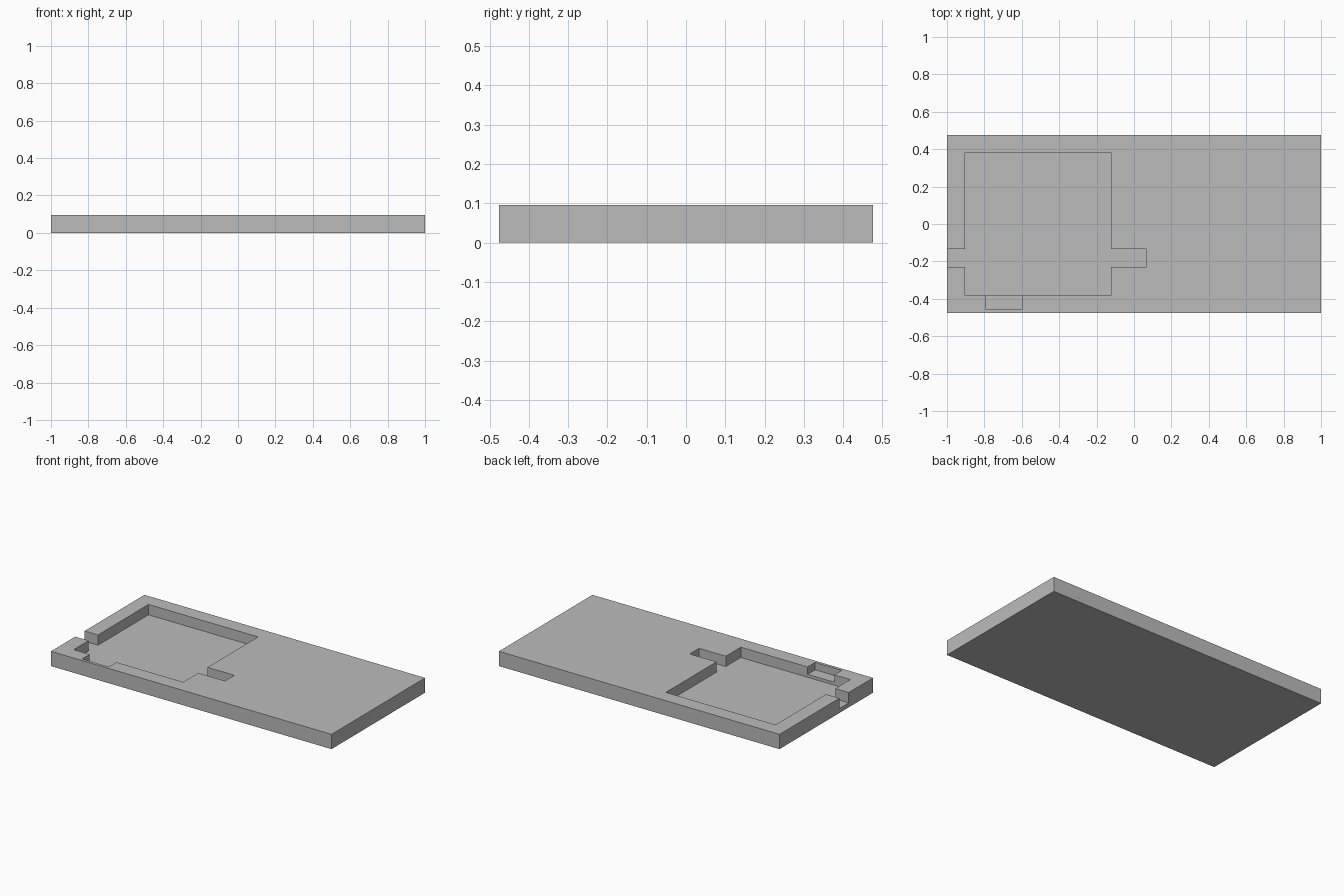
import bpy
import bmesh

UNIT = 2 / 105                      # the plate is 105 x 50 x 5 units
LENGTH, WIDTH, HEIGHT = 105, 50, 5

if "Cube" in bpy.data.objects:
    bpy.data.objects.remove(bpy.data.objects["Cube"], do_unlink=True)

grey = bpy.data.materials.new("mid grey")
grey.use_nodes = True
colour = (0.5, 0.5, 0.5, 1)
grey.diffuse_color = colour
grey.node_tree.nodes["Principled BSDF"].inputs["Base Color"].default_value = colour


def prism(name, outline, bottom, top):
    """Extrude an outline, measured from the plate's front right corner."""
    bm = bmesh.new()
    verts = [bm.verts.new(((x - LENGTH / 2) * UNIT, (y - WIDTH / 2) * UNIT, bottom * UNIT))
             for x, y in outline]
    face = bm.faces.new(verts)
    result = bmesh.ops.extrude_face_region(bm, geom=[face])
    raised = [v for v in result["geom"] if isinstance(v, bmesh.types.BMVert)]
    bmesh.ops.translate(bm, verts=raised, vec=(0, 0, (top - bottom) * UNIT))
    bmesh.ops.recalc_face_normals(bm, faces=bm.faces)
    mesh = bpy.data.meshes.new(name)
    bm.to_mesh(mesh)
    bm.free()
    mesh.materials.append(grey)
    obj = bpy.data.objects.new(name, mesh)
    bpy.context.collection.objects.link(obj)
    return obj


def rectangle(x0, x1, y0, y1):
    return [(x0, y0), (x1, y0), (x1, y1), (x0, y1)]


def carve(target, cutter):
    """Cut a recess, then discard the cutter."""
    cutter.hide_render = True
    bpy.context.view_layer.objects.active = target
    mod = target.modifiers.new("recess", "BOOLEAN")
    mod.operation = "DIFFERENCE"
    mod.solver = "EXACT"
    mod.object = cutter
    bpy.ops.object.modifier_apply(modifier=mod.name)
    bpy.data.objects.remove(cutter, do_unlink=True)


# Solid plate
plate = prism("plate", rectangle(0, LENGTH, 0, WIDTH), 0, HEIGHT)

# Main pocket with a channel through the end wall and a slot on the far side
pocket_outline = [(5, 5), (46, 5), (46, 13), (56, 13), (56, 18), (46, 18),
                  (46, 45), (5, 45), (5, 18), (-2, 18), (-2, 13), (5, 13)]
carve(plate, prism("pocket_cutter", pocket_outline, 1.5, HEIGHT + 2))

# Shallower notch in the front wall
carve(plate, prism("notch_cutter", rectangle(11, 21, 1, 6), 2.5, HEIGHT + 2))
